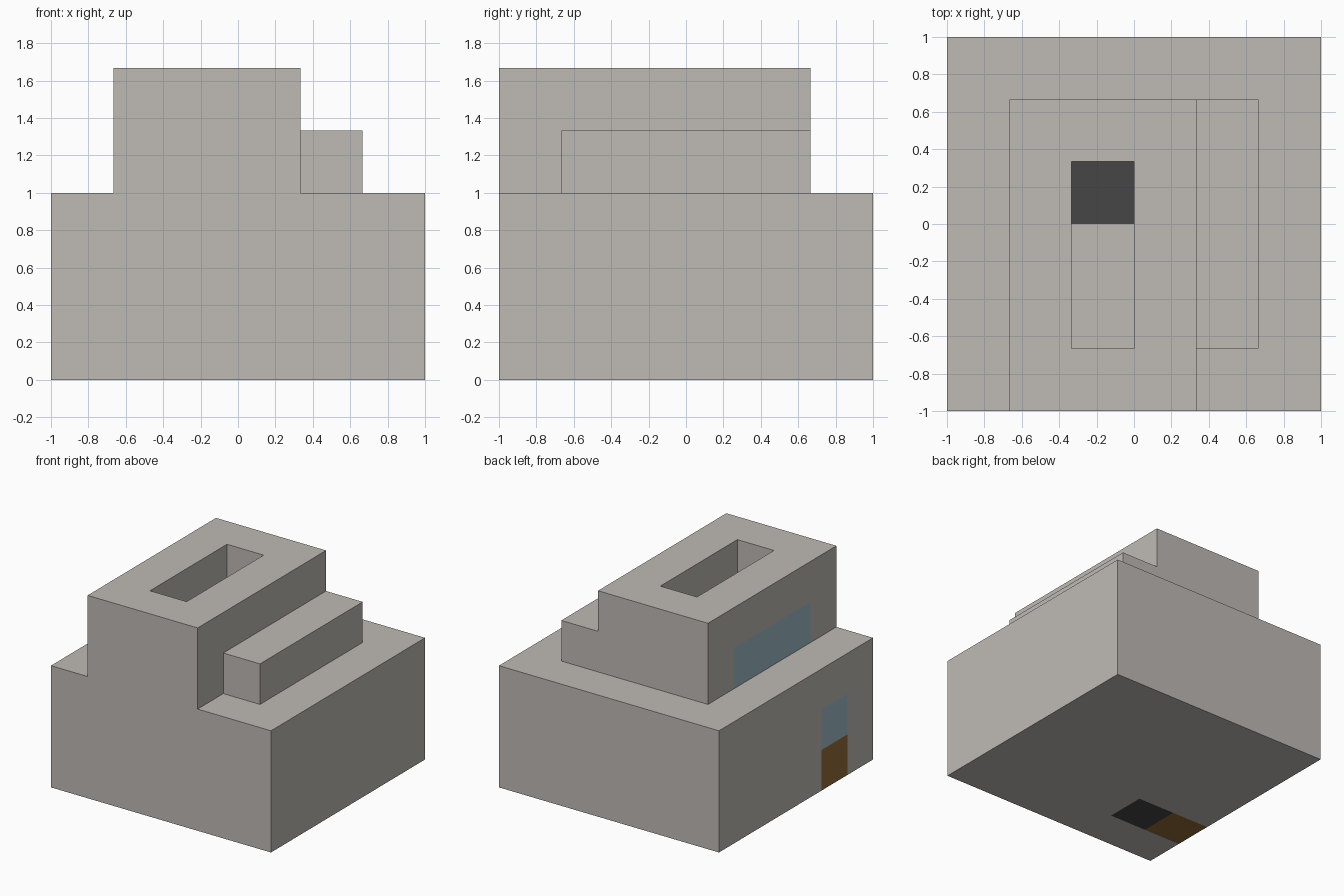
import bpy
import bmesh
from math import radians
from mathutils import Matrix, Vector

default = bpy.data.objects.get("Cube")
if default:
    bpy.data.objects.remove(default, do_unlink=True)

UNIT = 1 / 3  # every part sits on a grid of thirds


def material(name, color):
    mat = bpy.data.materials.new(name)
    mat.use_nodes = True
    mat.diffuse_color = (*color, 1)
    mat.node_tree.nodes["Principled BSDF"].inputs["Base Color"].default_value = (*color, 1)
    return mat


stone = material("warm grey stone", (0.52, 0.49, 0.46))
glass = material("pale blue glass", (0.35, 0.50, 0.57))
wood = material("brown wood", (0.29, 0.147, 0.043))
dark = material("charcoal floor", (0.062, 0.062, 0.062))


def block(name, low, high, mat=None):
    """Box between two grid corners."""
    low, high = Vector(low), Vector(high)
    bm = bmesh.new()
    bmesh.ops.create_cube(bm, size=1)
    for v in bm.verts:
        v.co = Vector(low[i] if v.co[i] < 0 else high[i] for i in range(3))
    mesh = bpy.data.meshes.new(name)
    bm.to_mesh(mesh)
    bm.free()
    obj = bpy.data.objects.new(name, mesh)
    bpy.context.collection.objects.link(obj)
    if mat:
        mesh.materials.append(mat)
    return obj


def combine(obj, operation, low, high):
    """Join a box to the object, or cut it away."""
    tool = block("tool", low, high)
    tool.hide_render = True
    mod = obj.modifiers.new("shape", "BOOLEAN")
    mod.operation = operation
    mod.solver = "EXACT"
    mod.object = tool
    graph = bpy.context.evaluated_depsgraph_get()
    mesh = bpy.data.meshes.new_from_object(obj.evaluated_get(graph))
    obj.modifiers.clear()
    obj.data = mesh
    bpy.data.objects.remove(tool, do_unlink=True)


# Stepped building shell: base, upper storey, side ledge
shell = block("building_shell", (0, 0, 0), (6, 6, 3))
combine(shell, "UNION", (1, 0, 1), (4, 5, 5))
combine(shell, "UNION", (3, 1, 2), (5, 5, 4))

# Openings: roof well, upper window, doorway, floor recesses
combine(shell, "DIFFERENCE", (2, 1, 3), (3, 4, 6))
combine(shell, "DIFFERENCE", (0, 1, 3), (2.5, 4, 4))
combine(shell, "DIFFERENCE", (-1, 1, -1), (1, 2, 2))
combine(shell, "DIFFERENCE", (0.5, 1, -1), (2, 2, 1))
combine(shell, "DIFFERENCE", (2, 3, 2), (3, 4, 3.5))

bm = bmesh.new()
bm.from_mesh(shell.data)
bmesh.ops.remove_doubles(bm, verts=bm.verts, dist=0.001)
bmesh.ops.dissolve_limit(bm, angle_limit=radians(1), verts=bm.verts, edges=bm.edges)
bm.to_mesh(shell.data)
bm.free()
shell.data.materials.clear()
shell.data.materials.append(stone)

# Inserts filling the openings
parts = [
    shell,
    block("upper_window", (1, 1, 3), (2, 4, 4), glass),
    block("door_window", (0, 1, 1), (1, 2, 2), glass),
    block("door_panel", (0, 1, 0), (1, 2, 1), wood),
    block("entry_floor", (1, 1, 0), (2, 2, 1), dark),
    block("well_floor", (2, 3, 2), (3, 4, 3), dark),
]

# Scale the grid to size and centre it
place = Matrix.Translation((-1, -1, 0)) @ Matrix.Scale(UNIT, 4)
for part in parts:
    part.data.transform(place)
    part.data.update()
